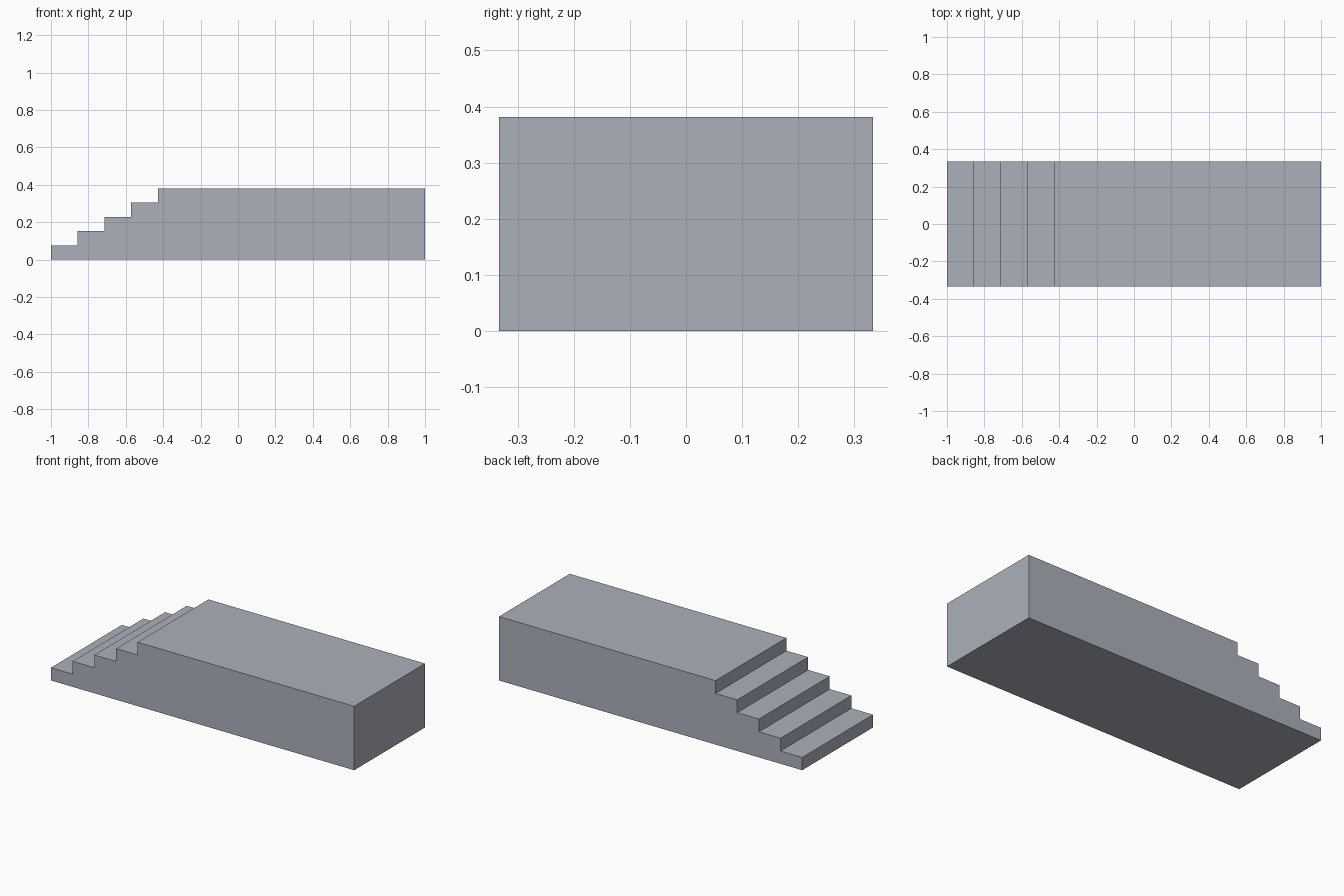
import bpy
import bmesh

cube = bpy.data.objects.get("Cube")
if cube:
    bpy.data.objects.remove(cube, do_unlink=True)

STEPS = 5
TREAD = 1 / 7
HEIGHT = 0.381
WIDTH = 0.667
RISE = HEIGHT / STEPS

# Single flat colour
grey = bpy.data.materials.new("blue grey")
grey.use_nodes = True
colour = (0.41, 0.435, 0.49, 1)
grey.diffuse_color = colour
grey.node_tree.nodes["Principled BSDF"].inputs["Base Color"].default_value = colour

# Side profile: stairs rising to a long flat platform
profile = [(1, 0), (-1, 0)]
for i in range(STEPS):
    x = -1 + i * TREAD
    if i:
        profile.append((x, i * RISE))
    profile.append((x, (i + 1) * RISE))
profile.append((1, HEIGHT))

# Extrude the profile across the width
bm = bmesh.new()
side = bm.faces.new([bm.verts.new((x, -WIDTH / 2, z)) for x, z in profile])
extruded = bmesh.ops.extrude_face_region(bm, geom=[side], use_keep_orig=True)
moved = [v for v in extruded["geom"] if isinstance(v, bmesh.types.BMVert)]
bmesh.ops.translate(bm, verts=moved, vec=(0, WIDTH, 0))
bmesh.ops.recalc_face_normals(bm, faces=bm.faces)

mesh = bpy.data.meshes.new("stepped_platform")
bm.to_mesh(mesh)
bm.free()
mesh.materials.append(grey)
platform = bpy.data.objects.new("stepped_platform", mesh)
bpy.context.collection.objects.link(platform)
